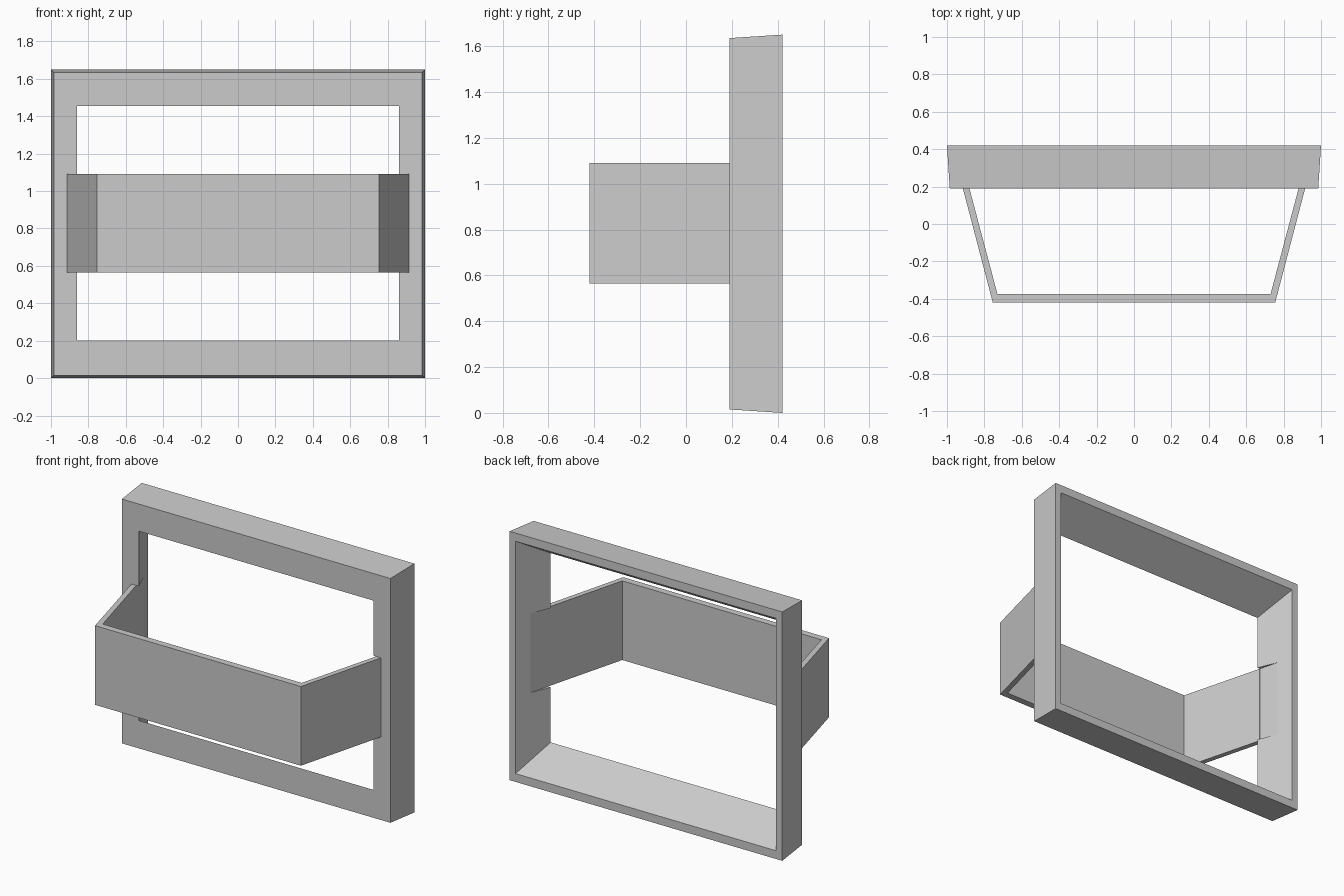
import bpy, bmesh

if "Cube" in bpy.data.objects:
    bpy.data.objects.remove(bpy.data.objects["Cube"])

FRONT, BACK = 0.19, 0.42        # frame depth range
Z0, Z1 = 0.565, 1.09            # height range of the strap


def finish(name, bm):
    bmesh.ops.recalc_face_normals(bm, faces=bm.faces)
    mesh = bpy.data.meshes.new(name)
    bm.to_mesh(mesh)
    bm.free()
    obj = bpy.data.objects.new(name, mesh)
    bpy.context.collection.objects.link(obj)
    return obj


def extrude_plan(name, points, z0, z1):
    """Upright prism from a plan outline in x, y."""
    bm = bmesh.new()
    face = bm.faces.new([bm.verts.new((x, y, z0)) for x, y in points])
    top = bmesh.ops.extrude_face_region(bm, geom=[face])["geom"]
    verts = [v for v in top if isinstance(v, bmesh.types.BMVert)]
    bmesh.ops.translate(bm, verts=verts, vec=(0, 0, z1 - z0))
    return finish(name, bm)


def mirrored(half):
    """Close a right-hand half outline with its left-hand mirror."""
    return half + [(-x, y) for x, y in reversed(half)]


# Frame: tapered outside, strongly flared opening (half width, bottom, top, y)
rings = [(0.985, 0.015, 1.635, FRONT), (1.0, 0.0, 1.65, BACK),
         (0.956, 0.055, 1.595, BACK), (0.86, 0.20, 1.455, FRONT)]
bm = bmesh.new()
loops = [[bm.verts.new(c) for c in ((-w, y, b), (w, y, b), (w, y, t), (-w, y, t))]
         for w, b, t, y in rings]
for i, a in enumerate(loops):
    b = loops[(i + 1) % 4]
    for j in range(4):
        k = (j + 1) % 4
        bm.faces.new((a[j], a[k], b[k], b[j]))
frame = finish("frame", bm)

# Shallow recess where the strap's inner faces run into the opening
cutter = extrude_plan("recess_cutter",
                      mirrored([(0.83, 0.0), (0.936, 0.40)]), Z0, Z1)
cutter.hide_render = True
mod = frame.modifiers.new("recess", 'BOOLEAN')
mod.operation = 'DIFFERENCE'
mod.solver = 'EXACT'
mod.object = cutter
bpy.context.view_layer.objects.active = frame
bpy.ops.object.modifier_apply(modifier=mod.name)
bpy.data.objects.remove(cutter)

# Strap: front band with two splayed arms back to the frame
outer = [(-0.915, FRONT), (-0.755, -0.42), (0.755, -0.42), (0.915, FRONT)]
inner = [(0.88, FRONT), (0.73, -0.375), (-0.73, -0.375), (-0.88, FRONT)]
extrude_plan("strap", outer + inner, Z0, Z1)
